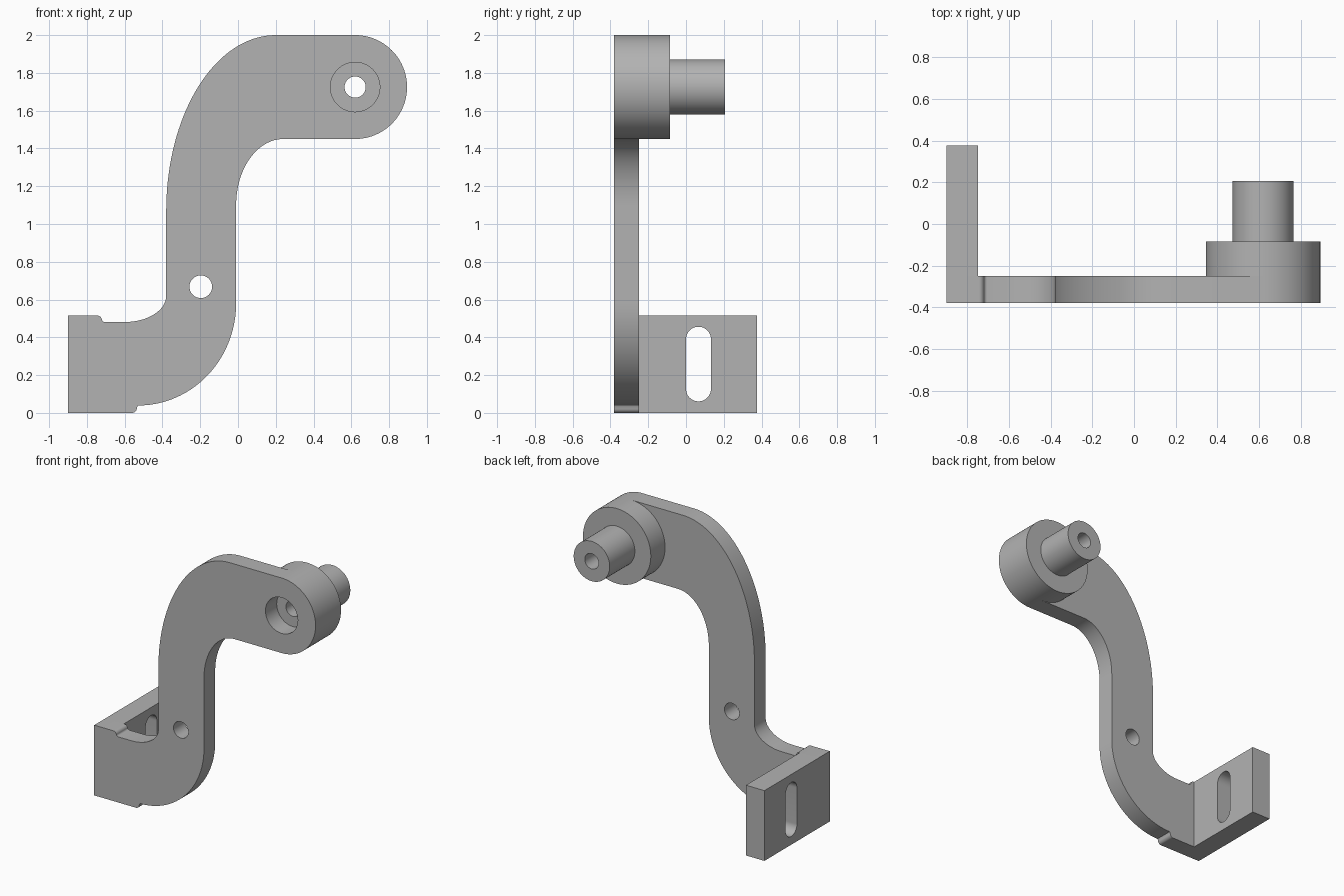
import bpy, bmesh
from math import sin, cos, pi, radians

if "Cube" in bpy.data.objects:
    bpy.data.objects.remove(bpy.data.objects["Cube"], do_unlink=True)

GREY = (0.45, 0.45, 0.45, 1)
metal = bpy.data.materials.new("plain grey")
metal.use_nodes = True
metal.diffuse_color = GREY
metal.node_tree.nodes["Principled BSDF"].inputs["Base Color"].default_value = GREY


def arc(cx, cy, rx, ry, start, end, steps=24):
    """Points on an elliptical arc, angles in degrees."""
    angles = [radians(start + (end - start) * i / steps) for i in range(steps + 1)]
    return [(cx + rx * cos(a), cy + ry * sin(a)) for a in angles]


def circle(cx, cy, r, steps=64):
    return arc(cx, cy, r, r, 0, 360, steps)[:-1]


def plate(name, loops, near, far, axis):
    """Extrude an outline with holes between two positions along y or x."""
    curve = bpy.data.curves.new(name + "_profile", "CURVE")
    curve.dimensions = "2D"
    curve.fill_mode = "BOTH"
    curve.extrude = (far - near) / 2
    for loop in loops:
        spline = curve.splines.new("POLY")
        spline.points.add(len(loop) - 1)
        for point, (u, v) in zip(spline.points, loop):
            point.co = (u, v, 0, 1)
        spline.use_cyclic_u = True
    obj = bpy.data.objects.new(name, curve)
    bpy.context.collection.objects.link(obj)
    middle = (near + far) / 2
    if axis == "y":
        obj.location = (0, middle, 0)
        obj.rotation_euler = (pi / 2, 0, 0)
    else:
        obj.location = (middle, 0, 0)
        obj.rotation_euler = (pi / 2, 0, pi / 2)
    bpy.ops.object.select_all(action="DESELECT")
    obj.select_set(True)
    bpy.context.view_layer.objects.active = obj
    bpy.ops.object.convert(target="MESH")
    obj = bpy.context.object
    # Weld the caps to the sides
    bm = bmesh.new()
    bm.from_mesh(obj.data)
    bmesh.ops.remove_doubles(bm, verts=bm.verts, dist=0.0002)
    bmesh.ops.recalc_face_normals(bm, faces=bm.faces)
    bm.to_mesh(obj.data)
    bm.free()
    obj.data.materials.clear()
    obj.data.materials.append(metal)
    bpy.ops.object.shade_smooth_by_angle(angle=radians(30))
    return obj


FRONT, BACK = -0.38, -0.25
PX, PZ = 0.62, 1.725          # pivot axis
R = 0.275                     # boss radius

# Arm outline, clockwise from the lower left corner
outline = [(-0.9, 0), (-0.9, 0.515)]
outline += arc(-0.745, 0.49, 0.025, 0.025, 90, 0, 6)
outline += arc(-0.705, 0.495, 0.015, 0.014, 180, 270, 6)
outline += arc(-0.6, 0.62, 0.22, 0.139, 270, 360)
outline += arc(0.2, 1.07, 0.58, 0.93, 180, 90, 36)
outline += arc(PX, PZ, R, R, 90, -90, 48)
outline += arc(0.24, 1.1, 0.25, 0.35, 90, 180)
outline += arc(-0.53, 0.58, 0.52, 0.541, 0, -90, 36)
outline += arc(-0.56, 0.028, 0.025, 0.028, 0, -90, 6)

plate("arm", [outline, circle(-0.197, 0.668, 0.06), circle(PX, PZ, 0.131)],
      FRONT, BACK, "y")

# Round boss and hollow pin behind the upper end
bore = circle(PX, PZ, 0.056)
plate("boss", [circle(PX, PZ, R, 96), bore], BACK, -0.085, "y")
plate("pin", [circle(PX, PZ, 0.146), bore], -0.085, 0.207, "y")

# Mounting flange with an upright slot
flange = [(BACK, 0), (0.377, 0), (0.377, 0.515), (BACK, 0.515)]
slot = arc(0.066, 0.39, 0.066, 0.066, 0, 180) + arc(0.066, 0.127, 0.066, 0.066, 180, 360)
plate("mounting_flange", [flange, slot], -0.9, -0.75, "x")
